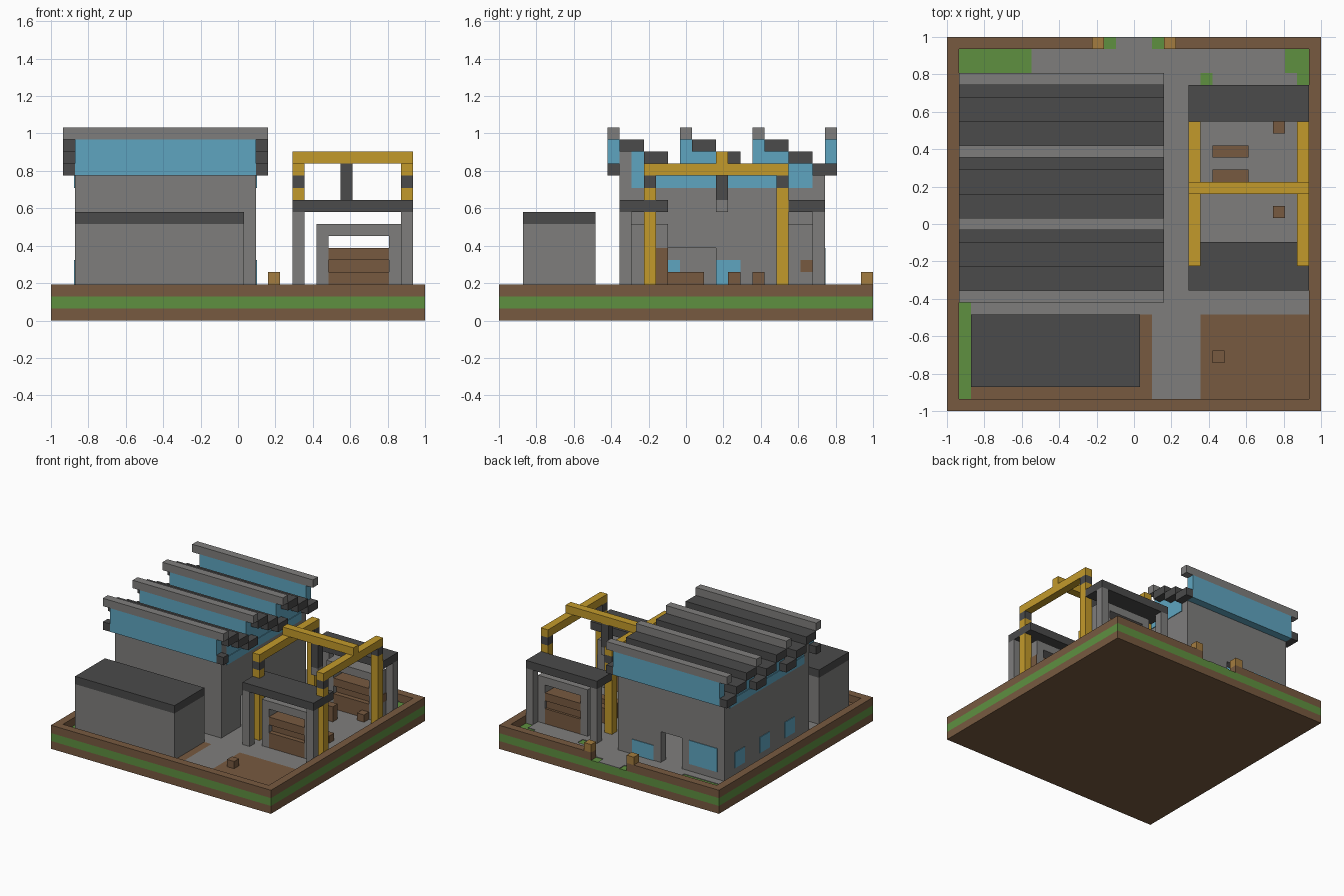
import bpy
import bmesh

default_cube = bpy.data.objects.get("Cube")
if default_cube:
    bpy.data.objects.remove(default_cube, do_unlink=True)

UNIT = 2 / 31      # size of one block
PLATE = 0.08       # thickness of painted plates, in blocks


def make_material(name, color):
    mat = bpy.data.materials.new(name)
    mat.use_nodes = True
    rgba = (*color, 1)
    mat.diffuse_color = rgba
    mat.node_tree.nodes["Principled BSDF"].inputs["Base Color"].default_value = rgba
    return mat


brown = make_material("earth_brown", (.186, .102, .051))
green = make_material("grass_green", (.114, .279, .051))
gray = make_material("stone_gray", (.212, .208, .204))
dark = make_material("slate_dark", (.069, .069, .069))
blue = make_material("glass_blue", (.114, .376, .527))
yellow = make_material("crane_yellow", (.545, .323, .024))
tan = make_material("timber_tan", (.371, .202, .05))


def blocks(name, material, *boxes):
    """One object from boxes given as x, y and z ranges counted in blocks."""
    bm = bmesh.new()
    for ranges in boxes:
        cube = bmesh.ops.create_cube(bm, size=1)
        for vert in cube["verts"]:
            for axis, (low, high) in enumerate(ranges):
                grid = low if vert.co[axis] < 0 else high
                vert.co[axis] = grid * UNIT - (1 if axis < 2 else 0)
    mesh = bpy.data.meshes.new(name)
    bm.to_mesh(mesh)
    bm.free()
    mesh.materials.append(material)
    obj = bpy.data.objects.new(name, mesh)
    bpy.context.collection.objects.link(obj)
    return obj


def paint(name, material, *areas, level=2):
    """Thin floor plates."""
    blocks(name, material, *[(x, y, (level, level + PLATE)) for x, y in areas])


# Layered base with a raised rim and a gate gap at the back
blocks("base_bottom", brown, ((0, 31), (0, 31), (0, 1)))
blocks("base_grass", green, ((0, 31), (0, 31), (1, 2)))
rim = (2, 3)
blocks("base_rim", brown,
       ((0, 31), (0, 1), rim), ((0, 1), (1, 30), rim), ((30, 31), (1, 30), rim),
       ((0, 13), (30, 31), rim), ((18, 31), (30, 31), rim))
blocks("gate_posts", tan, *[((x, x + 1), (30, 31), (3, 4)) for x in (12, 18)])

# Painted ground; the grass layer shows where nothing covers it
paint("paved_floor", gray,
      ((17, 21), (1, 8)), ((2, 30), (8, 27)), ((2, 21), (27, 28)),
      ((22, 29), (27, 28)), ((7, 28), (28, 30)), ((14, 17), (30, 31)))
paint("dirt_floor", brown, ((2, 17), (1, 8)), ((21, 30), (1, 8)))

# Main hall: hollow walls with a doorway at the back and one on the yard side
wall = (2, 12)
blocks("hall_walls", gray,
       ((2, 17), (10, 11), wall),
       ((2, 3), (11, 27), wall),
       ((16, 17), (11, 14), wall), ((16, 17), (18, 27), wall),
       ((16, 17), (14, 18), (6, 12)),
       ((3, 8), (26, 27), wall), ((11, 16), (26, 27), wall),
       ((8, 11), (26, 27), (6, 12)))
blocks("hall_crates", brown, ((12, 14), (14, 17), (2, 4)))

# Hall windows pass through the walls and stand slightly proud
west = (2 - PLATE, 3 + PLATE)
east = (16 - PLATE, 17 + PLATE)
back = (26 - PLATE, 27 + PLATE)
sill = (3, 5)
blocks("hall_windows", blue,
       *[(west, (y, y + 2), sill) for y in (13, 18, 23)],
       (east, (18, 20), sill),
       ((3, 7), back, (3, 6)), ((12, 15), back, (2, 4)))
blocks("clerestory_band", blue,
       *[(x, (11, 26), (11, 12)) for x in (west, east)])

# Sawtooth roof: ridge beams, glazing and stepped slopes
full = (1, 18)
ridges = (9, 15, 21, 27)
ends = ((1, 2), (17, 18))
blocks("ridge_beams", gray, *[(full, (y, y + 1), (15, 16)) for y in ridges])
blocks("roof_glazing", blue, *[((2, 17), (y, y + 1), (12, 15)) for y in ridges])
blocks("roof_end_blocks", dark,
       *[(x, (y, y + 1), (12, 13)) for y in ridges for x in ends])
steps, gables = [], []
for y in ridges[:-1]:
    steps += [(full, (y + 1, y + 3), (14, 15)),
              (full, (y + 3, y + 5), (13, 14)),
              (full, (y + 5, y + 6), (12, 13))]
    for x in ((2, 3), (16, 17)):
        start = y + 2 if y == ridges[0] else y + 1
        gables += [(x, (start, y + 3), (12, 14)), (x, (y + 3, y + 5), (12, 13))]
blocks("roof_steps", dark, *steps)
blocks("gable_glass", blue, *gables)
blocks("gable_corners", gray, *[(x, (10, 11), (12, 14)) for x in ((2, 3), (16, 17))])

# Front store
blocks("store_walls", gray, ((2, 16), (2, 8), (2, 8)))
blocks("store_roof", dark, ((2, 16), (2, 8), (8, 9)))


# Two open yard shelters with plank racks
def shelter(name, roof_y, post_y, rack_y):
    low, high = rack_y
    blocks(name + "_roof", dark, ((20, 30), roof_y, (9, 10)))
    blocks(name + "_posts", gray, *[((x, x + 1), post_y, (2, 9)) for x in (20, 29)])
    blocks(name + "_rack", gray,
           *[((x, x + 1), rack_y, (2, 8)) for x in (22, 28)],
           ((23, 28), rack_y, (7, 8)))
    middle = (low + .6, high - .3)
    blocks(name + "_planks", brown,
           ((23, 28), rack_y, (5, 6)),
           ((23, 28), middle, (4, 5)),
           ((23, 28), rack_y, (2, 4)))


shelter("front_shelter", (10, 14), (10, 11), (11, 14))
shelter("back_shelter", (24, 27), (26, 27), (24, 26))
plank_end = (29, 29 + PLATE)
blocks("plank_ends", brown,
       (plank_end, (13, 14), (3, 6)), (plank_end, (25, 26), (4, 5)))

# Gantry crane
rails = ((20, 21), (29, 30))
feet = ((12, 13), (23, 24))
blocks("crane_legs", yellow, *[(x, y, (2, 11)) for x in rails for y in feet])
blocks("crane_leg_bands", dark, *[(x, y, (11, 12)) for x in rails for y in feet])
blocks("crane_rails", yellow, *[(x, (12, 24), (12, 13)) for x in rails])
blocks("crane_bridge", yellow, ((20, 30), (18, 19), (13, 14)))
blocks("crane_cable", dark, ((24, 25), (18, 19), (10, 13)))
blocks("crane_hook", gray, ((24, 25), (18, 19), (9, 10)))

# Loose timber and crates
blocks("timber_stacks", brown, *[((22, 25), (y, y + 1), (2, 4)) for y in (19, 21)])
blocks("yard_crates", brown,
       *[((x, x + 1), (y, y + 1), (2, 3)) for x, y in ((27, 23), (27, 16), (22, 4))])
